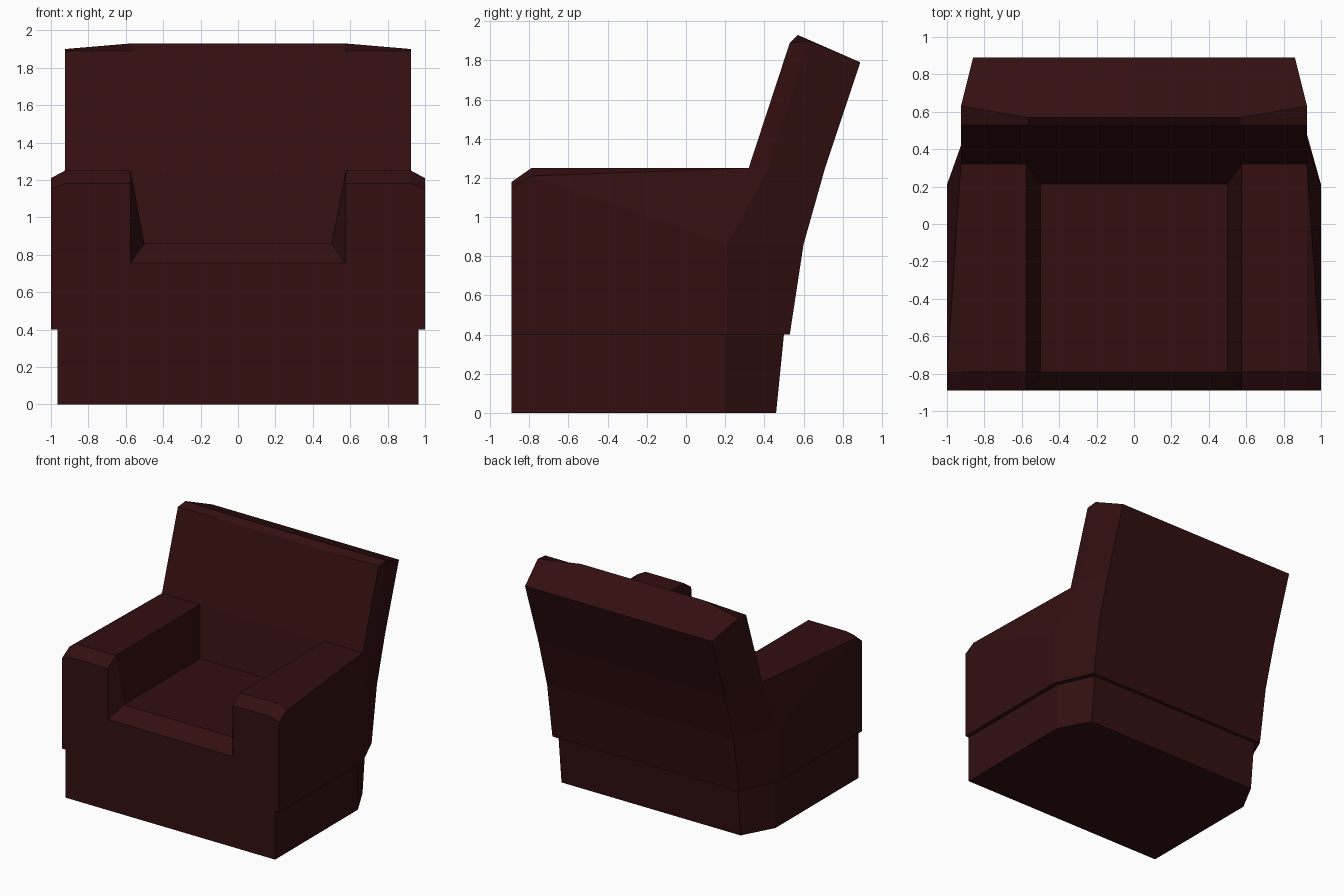
import bpy, bmesh

if "Cube" in bpy.data.objects:
    bpy.data.objects.remove(bpy.data.objects["Cube"])

maroon = bpy.data.materials.new("dark maroon leather")
maroon.diffuse_color = (0.033, 0.0048, 0.005, 1)
maroon.use_nodes = True
maroon.node_tree.nodes["Principled BSDF"].inputs["Base Color"].default_value = maroon.diffuse_color


def part(name, grids, caps):
    """Skin rows of points (right half), add flat caps, mirror to the left and weld."""
    bm = bmesh.new()

    def face(pts):
        pts = [p for i, p in enumerate(pts) if p not in pts[:i]]
        if len(pts) < 3:
            return
        for side in (1, -1):
            bm.faces.new([bm.verts.new((side * x, y, z)) for x, y, z in pts][::side])

    for rows in grids:
        for a, b in zip(rows, rows[1:]):
            for i in range(len(a) - 1):
                face([a[i], a[i + 1], b[i + 1], b[i]])
    for c in caps:
        face(c)
    bmesh.ops.remove_doubles(bm, verts=bm.verts, dist=0.0005)
    bmesh.ops.recalc_face_normals(bm, faces=bm.faces)
    me = bpy.data.meshes.new(name)
    bm.to_mesh(me)
    bm.free()
    me.materials.append(maroon)
    ob = bpy.data.objects.new(name, me)
    bpy.context.collection.objects.link(ob)
    return ob


# Base plinth: outline with chamfered rear corners, rear wall leaning back
def plinth_ring(rear, z):
    return [(0, -.89, z), (.965, -.89, z), (.965, .20, z), (.825, rear, z), (0, rear, z)]


part("base_plinth", [[plinth_ring(.46, 0), plinth_ring(.50, .4)]], [plinth_ring(.46, 0)])


# Arms and seat: cross-sections running front to back (outer side, arm top, inner side, seat)
front = [(1, -.89, .4), (1, -.89, 1.15), (1, -.89, 1.15), (.925, -.89, 1.18),
         (.575, -.89, 1.18), (.575, -.89, .755), (0, -.89, .755)]
bevel = [(1, -.79, .4), (1, -.79, 1.21), (1, -.79, 1.21), (.925, -.79, 1.25),
         (.575, -.79, 1.25), (.5, -.79, .86), (0, -.79, .86)]
inner = [(1, .21, .4), (1, .21, .86), (.925, .32, 1.25), (.925, .32, 1.25),
         (.575, .32, 1.25), (.5, .215, .86), (0, .215, .86)]

# Backrest front: seat line, arm line, top edge, rounded top lip
back_front = [[(0, .215, .86), (.5, .215, .86)],
              [(0, .32, 1.25), (.575, .32, 1.25)]]
upper_front = [[(0, .32, 1.25), (.575, .32, 1.25), (.925, .32, 1.25)],
               [(0, .53, 1.89), (.57, .53, 1.89), (.925, .53, 1.89)],
               [(0, .57, 1.93), (.57, .57, 1.93), (.925, .63, 1.90)]]

# Backrest sides and rear: side edge, side fold, rear corner, centre line
back_shell = [[(1, .21, .4), (1, .21, .4), (.86, .53, .4), (0, .53, .4)],
              [(1, .21, .86), (1, .21, .86), (.86, .60, .86), (0, .60, .86)],
              [(.925, .32, 1.25), (.925, .42, 1.25), (.86, .71, 1.25), (0, .71, 1.25)],
              [(.925, .53, 1.89), (.925, .63, 1.90), (.86, .89, 1.79), (0, .89, 1.79)]]

# Flat caps: front panel, underside, top of the backrest
front_panel = [(0, -.89, .4)] + front
underside = [(0, -.89, .4), (1, -.89, .4), (1, -.79, .4), (1, .21, .4), (.86, .53, .4), (0, .53, .4)]
top = upper_front[2] + [(.86, .89, 1.79), (0, .89, 1.79)]

part("armchair_upholstery", [[front, bevel, inner], back_front, upper_front, back_shell],
     [front_panel, underside, top])
